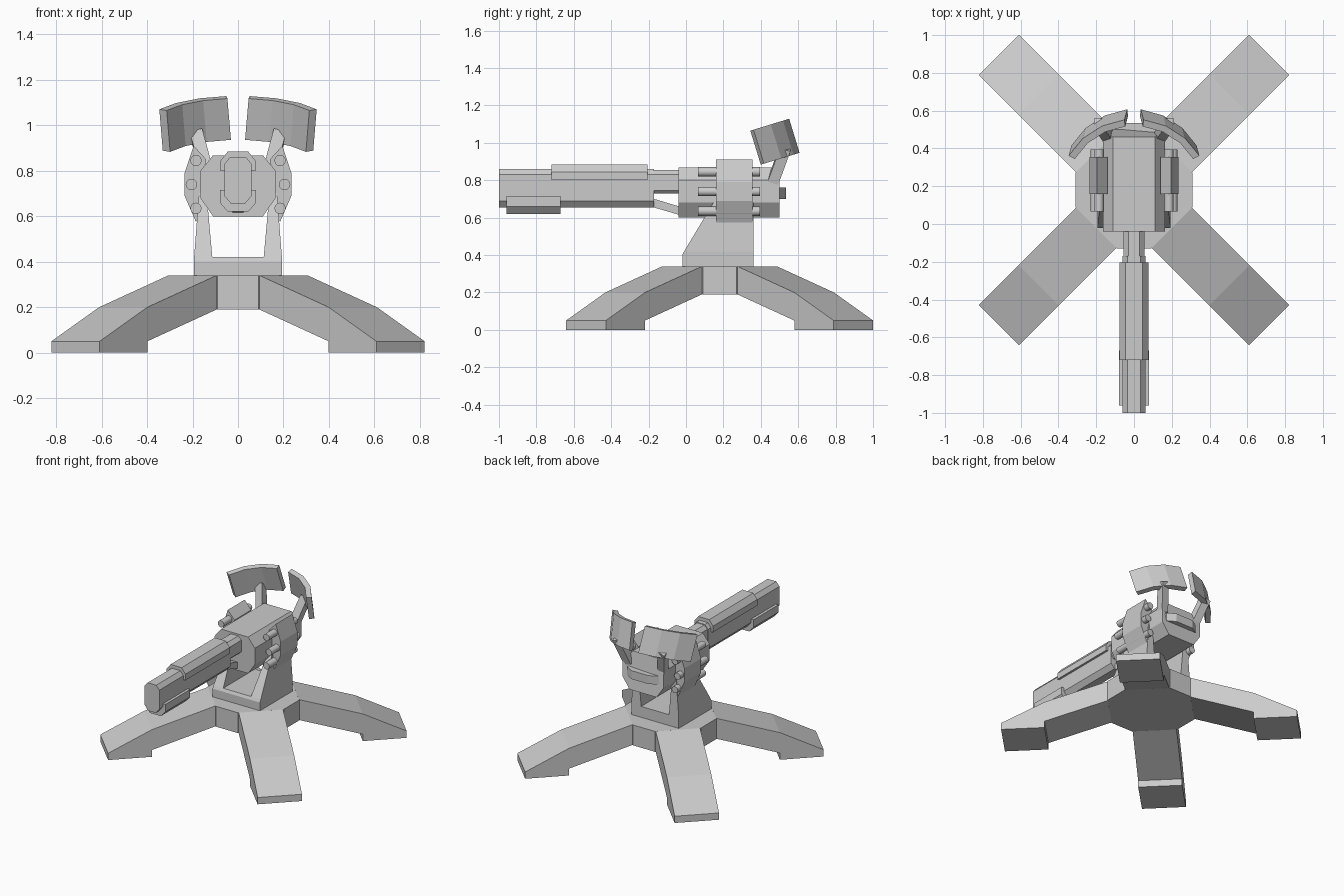
import bpy
import bmesh
import math
from mathutils import Vector

old = bpy.data.objects.get("Cube")
if old:
    bpy.data.objects.remove(old, do_unlink=True)

grey = bpy.data.materials.new("plain grey")
grey.use_nodes = True
grey.diffuse_color = (0.6, 0.6, 0.6, 1)
grey.node_tree.nodes["Principled BSDF"].inputs["Base Color"].default_value = (0.6, 0.6, 0.6, 1)


def loft(name, loops):
    """Skin matching cross-section loops and cap both ends."""
    bm = bmesh.new()
    rings = [[bm.verts.new(p) for p in loop] for loop in loops]
    n = len(rings[0])
    for a, b in zip(rings, rings[1:]):
        for i in range(n):
            j = (i + 1) % n
            bm.faces.new((a[i], a[j], b[j], b[i]))
    bm.faces.new(rings[0])
    bm.faces.new(rings[-1])
    bmesh.ops.recalc_face_normals(bm, faces=bm.faces)
    mesh = bpy.data.meshes.new(name)
    bm.to_mesh(mesh)
    bm.free()
    mesh.materials.append(grey)
    obj = bpy.data.objects.new(name, mesh)
    bpy.context.collection.objects.link(obj)
    return obj


def along_y(name, section, y0, y1):
    """Extrude an (x, z) section along y."""
    return loft(name, [[(x, y, z) for x, z in section] for y in (y0, y1)])


def mirrored(half):
    """Close a right-hand half section, listed bottom to top."""
    return half + [(-x, z) for x, z in reversed(half)]


CY = 0.18  # centre of the stand

# Octagonal hub
corners = [(0.31, -0.09), (0.31, 0.09), (0.09, 0.31), (-0.09, 0.31),
           (-0.31, 0.09), (-0.31, -0.09), (-0.09, -0.31), (0.09, -0.31)]
loft("hub", [[(x, y + CY, z) for x, y in corners] for z in (0.19, 0.34)])

# Four bent legs
leg = [(0.283, 0.34), (0.714, 0.20), (1.011, 0.05), (1.011, 0.0),
       (0.714, 0.0), (0.714, 0.05), (0.283, 0.19)]
for i, name in enumerate(("back_left", "back_right", "front_right", "front_left")):
    a = math.radians(45 + 90 * i)
    c, s = math.cos(a), math.sin(a)
    loft(name + "_leg", [[(d * c - w * s, CY + d * s + w * c, z) for d, z in leg]
                         for w in (-0.15, 0.15)])

# Yoke floor
floor = [(-0.02, 0.34), (0.36, 0.34), (0.36, 0.42), (-0.01, 0.42), (-0.02, 0.40)]
loft("yoke_floor", [[(x, y, z) for y, z in floor] for x in (-0.193, 0.193)])

# Gun housing, with its upper rear edge cut back
housing = mirrored([(0.11, 0.60), (0.165, 0.68), (0.165, 0.80), (0.11, 0.868)])
rear = [[(x, 0.46 if z > 0.85 else 0.50, z) for x, z in housing]]
loft("housing", [[(x, -0.04, z) for x, z in housing]] + rear)
loft("rear_bar", [[(x, y, z) for x, y in ((-0.13, 0.42), (0.13, 0.42), (0.13, 0.50),
                  (0.07, 0.535), (-0.07, 0.535), (-0.13, 0.50))] for z in (0.70, 0.762)])

# Barrel, its neck, upper sleeve and lower cradle
barrel = mirrored([(0.03, 0.655), (0.06, 0.69), (0.06, 0.83), (0.035, 0.86)])
along_y("barrel", barrel, -1.0, -0.17)
neck = mirrored([(0.04, 0.73), (0.055, 0.745), (0.055, 0.83), (0.03, 0.855)])
along_y("barrel_neck", neck, -0.20, 0.0)
sleeve = mirrored([(0.076, 0.80), (0.076, 0.845), (0.045, 0.885)])
along_y("barrel_sleeve", sleeve, -0.72, -0.205)
cradle = mirrored([(0.045, 0.62), (0.08, 0.66), (0.08, 0.715)])
along_y("barrel_cradle", cradle, -0.96, -0.67)
strut = [(-0.19, 0.66), (-0.17, 0.70), (-0.02, 0.655), (-0.02, 0.61)]
loft("barrel_strut", [[(x, y, z) for y, z in strut] for x in (-0.025, 0.025)])

# Frame of the tilted shields
TILT = math.radians(17)
BACK = Vector((0, math.cos(TILT), math.sin(TILT)))
UP = Vector((0, -math.sin(TILT), math.cos(TILT)))
SHIELD_BASE = Vector((0, 0.235, 0.833))

for side, s in (("left", 1), ("right", -1)):
    # Yoke arm, leaning and thinning upwards
    profile = [(-0.01, 0.42), (0.36, 0.42), (0.36, 0.72), (0.17, 0.72)]
    inner = [(s * (0.113 if z < 0.5 else 0.14), y, z) for y, z in profile]
    outer = [(s * (0.193 if z < 0.5 else 0.17), y, z) for y, z in profile]
    loft(side + "_yoke_arm", [inner, outer])

    # Curved side plate
    plate = [(0.14, 0.64), (0.185, 0.575), (0.235, 0.69), (0.235, 0.79),
             (0.195, 0.91), (0.14, 0.85), (0.16, 0.74)]
    along_y(side + "_side_plate", [(s * x, z) for x, z in plate], 0.16, 0.355)

    # Three round pins through the plate
    for k, (x, z) in enumerate(((0.185, 0.635), (0.205, 0.74), (0.185, 0.845))):
        ring = [(s * x + 0.025 * math.cos(t * math.pi / 6),
                 z + 0.025 * math.sin(t * math.pi / 6)) for t in range(12)]
        pin = along_y(f"{side}_pin_{k + 1}", ring, 0.065, 0.395)
        for face in pin.data.polygons:
            face.use_smooth = len(face.vertices) == 4
        for edge in pin.data.edges:
            a, b = (pin.data.vertices[v].co.y for v in edge.vertices)
            edge.use_edge_sharp = abs(a - b) < 0.001

    # Curved shield in three flat segments
    loops = []
    for deg in (7, 25, 43, 61):
        a = math.radians(deg)
        loop = []
        for r, h in ((0.355, 0), (0.392, 0), (0.392, 0.19), (0.355, 0.19)):
            p = SHIELD_BASE + BACK * (r * math.cos(a)) + UP * h
            p.x = s * (r * math.sin(a) - 0.012 + 0.08 * h)
            loop.append(p)
        loops.append(loop)
    loft(side + "_shield", loops)

    # Bracket from the housing to the shield
    loops = []
    for x, y, z in ((0.135, 0.46, 0.78), (0.155, 0.49, 0.86), (0.185, 0.53, 0.97)):
        loops.append([(s * (x + dx), y + dy, z - 0.3 * dy - 0.3 * dx)
                      for dx, dy in ((-0.027, -0.028), (0.027, -0.028),
                                     (0.027, 0.028), (-0.027, 0.028))])
    loft(side + "_shield_bracket", loops)
